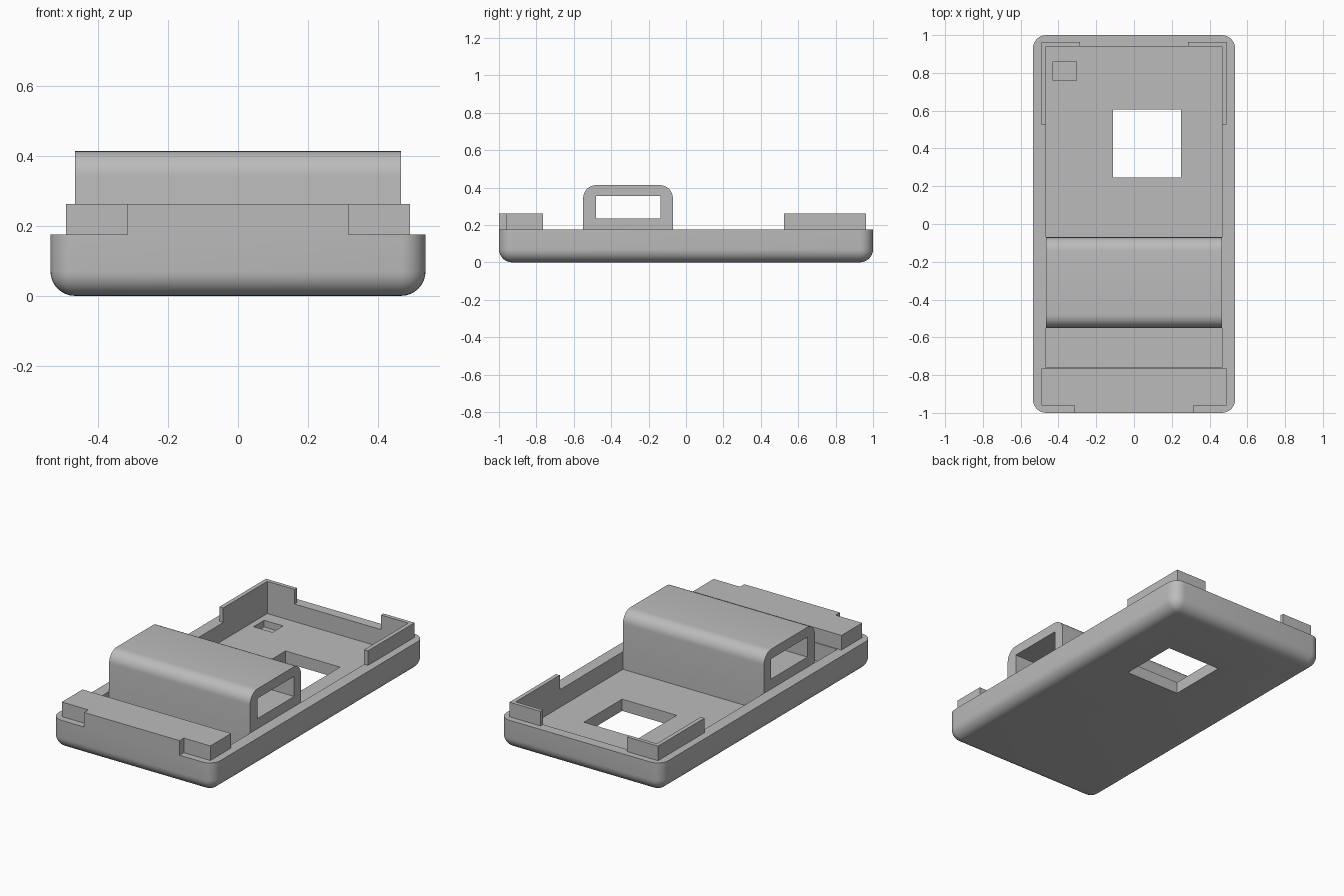
import bpy
import bmesh
from math import radians
from mathutils import Vector

if "Cube" in bpy.data.objects:
    bpy.data.objects.remove(bpy.data.objects["Cube"], do_unlink=True)

# One plain grey for the whole moulding
grey = bpy.data.materials.new("plain grey")
grey.use_nodes = True
grey.diffuse_color = (0.5, 0.5, 0.5, 1)
grey.node_tree.nodes["Principled BSDF"].inputs["Base Color"].default_value = (0.5, 0.5, 0.5, 1)

RIM, FLOOR, TAB_TOP = 0.175, 0.07, 0.262


def finish(name, bm):
    bmesh.ops.recalc_face_normals(bm, faces=bm.faces)
    mesh = bpy.data.meshes.new(name)
    bm.to_mesh(mesh)
    bm.free()
    mesh.materials.append(grey)
    obj = bpy.data.objects.new(name, mesh)
    bpy.context.collection.objects.link(obj)
    return obj


def box(name, lo, hi, radius=0, rounded=None):
    """Box between two corners; rounded(edge) picks the edges to fillet."""
    lo, hi = Vector(lo), Vector(hi)
    bm = bmesh.new()
    bmesh.ops.create_cube(bm, size=1)
    for v in bm.verts:
        v.co = (lo + hi) / 2 + v.co * (hi - lo)
    if rounded:
        edges = [e for e in bm.edges if rounded(e)]
        bmesh.ops.bevel(bm, geom=edges, offset=radius, segments=8,
                        profile=0.5, affect='EDGES')
    return finish(name, bm)


def prism(name, outline, z0, z1):
    """Extrude a plan outline upwards."""
    bm = bmesh.new()
    base = bm.faces.new([bm.verts.new((x, y, z0)) for x, y in outline])
    top = bmesh.ops.extrude_face_region(bm, geom=[base])["geom"]
    for v in top:
        if isinstance(v, bmesh.types.BMVert):
            v.co.z = z1
    return finish(name, bm)


def activate(obj):
    bpy.ops.object.select_all(action='DESELECT')
    obj.select_set(True)
    bpy.context.view_layer.objects.active = obj


def cut(obj, lo, hi):
    cutter = box("cutter", lo, hi)
    cutter.hide_render = True
    mod = obj.modifiers.new("cut", 'BOOLEAN')
    mod.operation, mod.solver, mod.object = 'DIFFERENCE', 'EXACT', cutter
    activate(obj)
    bpy.ops.object.modifier_apply(modifier=mod.name)
    bpy.data.objects.remove(cutter, do_unlink=True)


def smooth(obj):
    activate(obj)
    bpy.ops.object.shade_smooth_by_angle(angle=radians(30))


# Tray: every edge filleted except those of the rim
tray = box("tray", (-0.535, -1, 0), (0.535, 1, RIM), 0.07,
           lambda e: any(v.co.z < 0.01 for v in e.verts))
cut(tray, (-0.465, -0.76, FLOOR), (0.465, 0.94, 0.4))      # main recess
cut(tray, (-0.11, 0.245, -0.1), (0.25, 0.605, 0.3))        # square window
cut(tray, (-0.43, 0.76, 0.03), (-0.305, 0.86, 0.3))        # small pocket
smooth(tray)

# Bridge: hollow loop across the recess with two rounded top edges
bridge = box("bridge", (-0.465, -0.55, FLOOR), (0.465, -0.07, 0.413), 0.07,
             lambda e: all(v.co.z > 0.4 for v in e.verts)
             and abs(e.verts[0].co.x - e.verts[1].co.x) > 0.5)
cut(bridge, (-1, -0.48, 0.235), (1, -0.135, 0.355))
smooth(bridge)

# Front block: flush in the middle, stepped back at both corners
half = [(0.315, -1), (0.315, -0.96), (0.49, -0.96), (0.49, -0.765)]
prism("front_block", half + [(-x, y) for x, y in reversed(half)], RIM, TAB_TOP)

# Rear corner tabs: thin mirrored L-shaped lips
lip = [(0.465, 0.525), (0.49, 0.525), (0.49, 0.963),
       (0.285, 0.963), (0.285, 0.94), (0.465, 0.94)]
for side, sign in (("left", 1), ("right", -1)):
    prism(side + "_corner_tab", [(sign * x, y) for x, y in lip], RIM, TAB_TOP)
